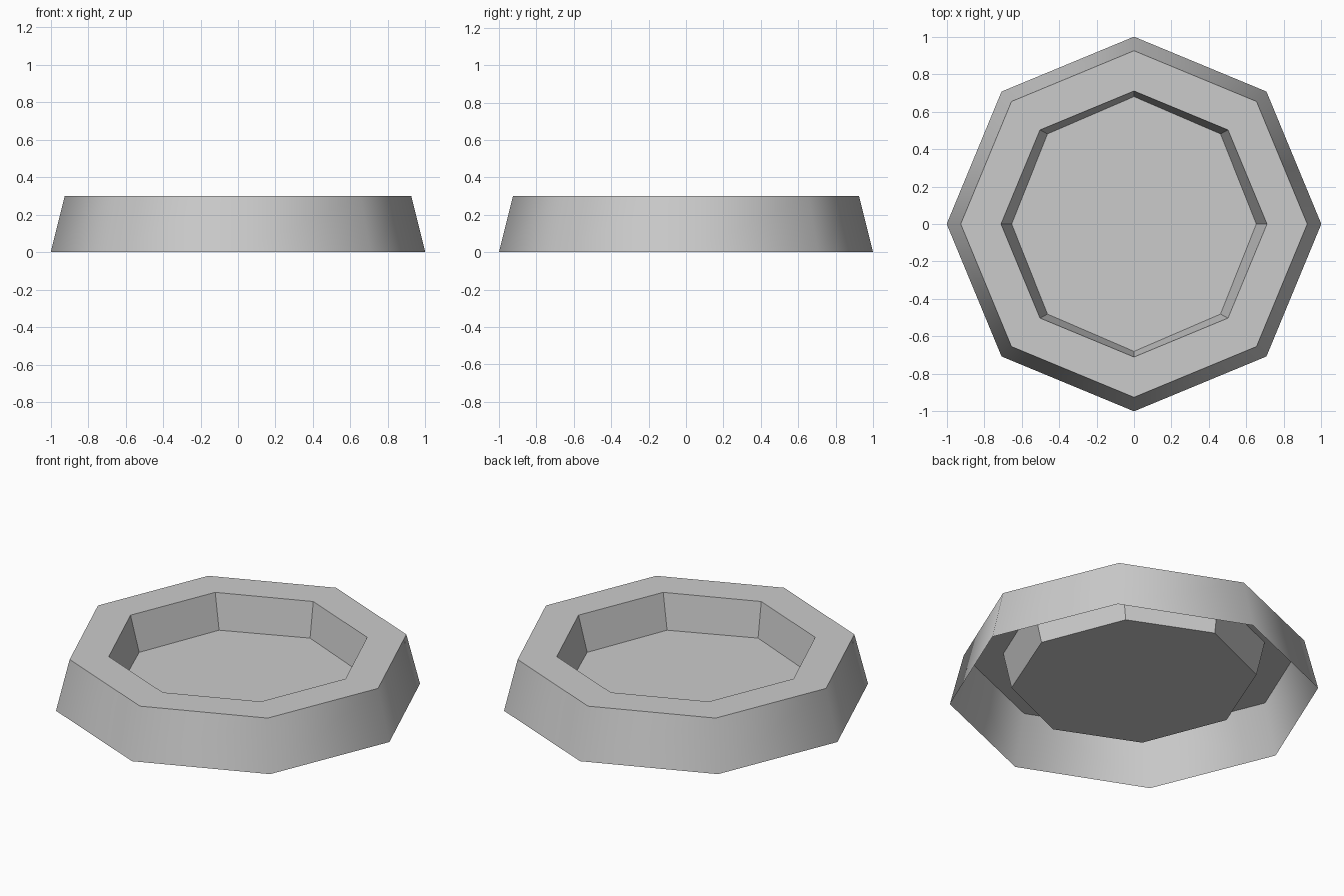
import bpy, bmesh, math

SIDES = 8

cube = bpy.data.objects.get("Cube")
if cube:
    bpy.data.objects.remove(cube, do_unlink=True)

# Single plain grey for the whole piece
grey = bpy.data.materials.new("plain_grey")
grey.use_nodes = True
colour = (0.6, 0.6, 0.6, 1)
grey.diffuse_color = colour
grey.node_tree.nodes["Principled BSDF"].inputs["Base Color"].default_value = colour


def ring(bm, rx, ry, z):
    """Octagonal loop with a corner on each axis."""
    angles = [math.tau * i / SIDES for i in range(SIDES)]
    return [bm.verts.new((rx * math.cos(a), ry * math.sin(a), z)) for a in angles]


def bridge(bm, lower, upper, smooth=False):
    for i in range(SIDES):
        j = (i + 1) % SIDES
        face = bm.faces.new((lower[i], lower[j], upper[j], upper[i]))
        face.smooth = smooth


# Open-bottomed shell: sloped outer wall, flat rim, recessed basin
bm = bmesh.new()
base = ring(bm, 1, 1, 0)
rim_outer = ring(bm, 0.925, 0.925, 0.3)
rim_inner = ring(bm, 0.71, 0.71, 0.3)
floor = ring(bm, 0.653, 0.68, 0.093)

bridge(bm, base, rim_outer, smooth=True)
bridge(bm, rim_outer, rim_inner)
bridge(bm, rim_inner, floor)
bm.faces.new(floor)

# Keep the rim crisp against the smooth outer wall
for i in range(SIDES):
    bm.edges.get((rim_outer[i], rim_outer[(i + 1) % SIDES])).smooth = False

mesh = bpy.data.meshes.new("octagonal_basin")
bm.to_mesh(mesh)
bm.free()
mesh.materials.append(grey)
basin = bpy.data.objects.new("octagonal_basin", mesh)
bpy.context.collection.objects.link(basin)
